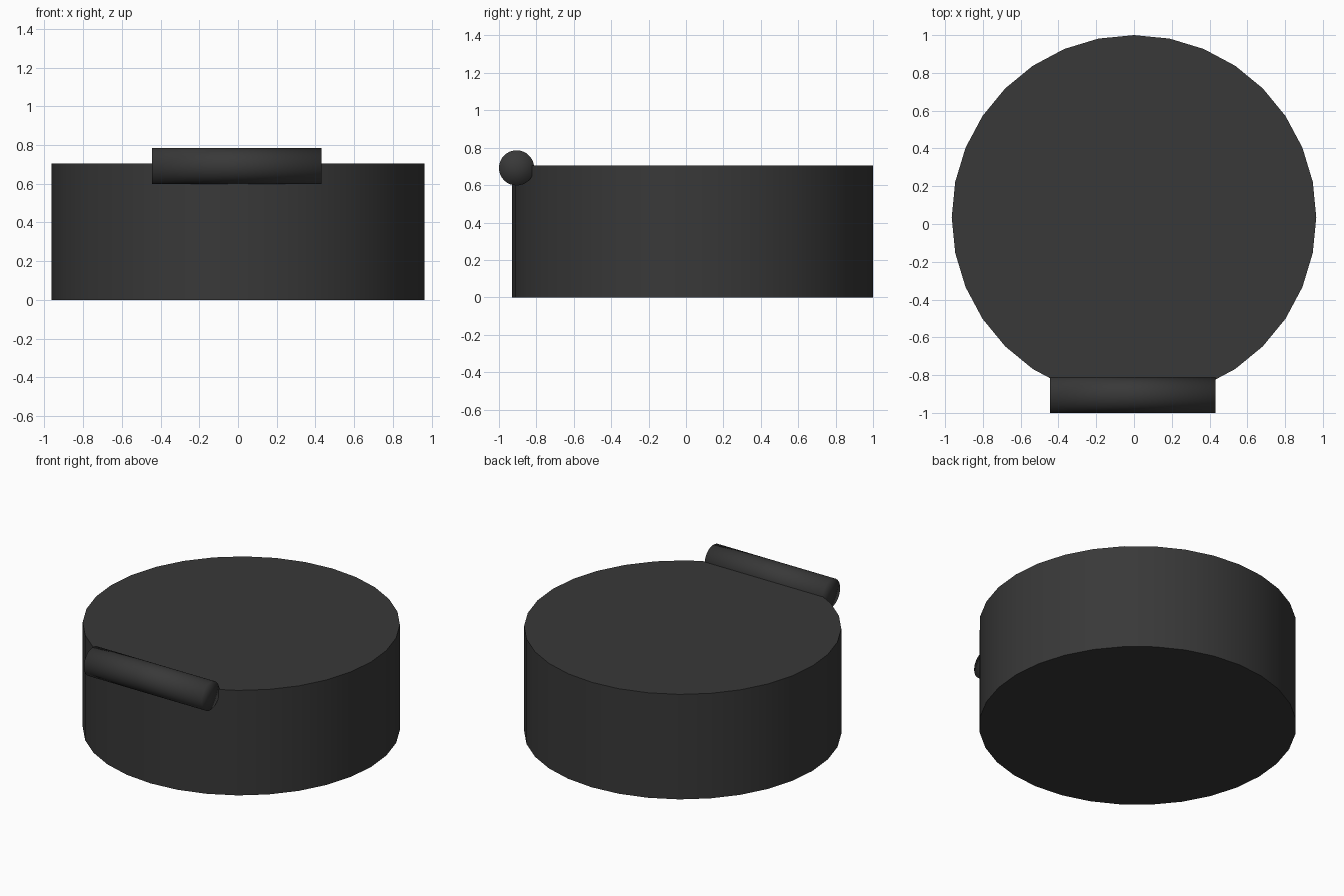
import bpy
import math

if "Cube" in bpy.data.objects:
    bpy.data.objects.remove(bpy.data.objects["Cube"])

dark = bpy.data.materials.new("dark_grey")
dark.diffuse_color = (0.04, 0.04, 0.04, 1)
dark.use_nodes = True
dark.node_tree.nodes["Principled BSDF"].inputs["Base Color"].default_value = dark.diffuse_color


def cylinder(name, radius, depth, location, rotation=(0, 0, 0), cap='NGON'):
    bpy.ops.mesh.primitive_cylinder_add(
        vertices=32, radius=radius, depth=depth, end_fill_type=cap,
        location=location, rotation=rotation)
    obj = bpy.context.object
    obj.name = name
    obj.data.materials.append(dark)
    return obj


# Round drum body, smooth side with sharp rims
HEIGHT = 0.705
cylinder("body", 0.965, HEIGHT, (0, 0.035, HEIGHT / 2))
bpy.ops.object.shade_smooth_by_angle(angle=math.radians(30))

# Horizontal bar across the front rim, softly shaded over its ends
cylinder("front_bar", 0.094, 0.875, (-0.007, -0.906, 0.692),
         (0, math.pi / 2, 0), cap='TRIFAN')
bpy.ops.object.shade_smooth()
